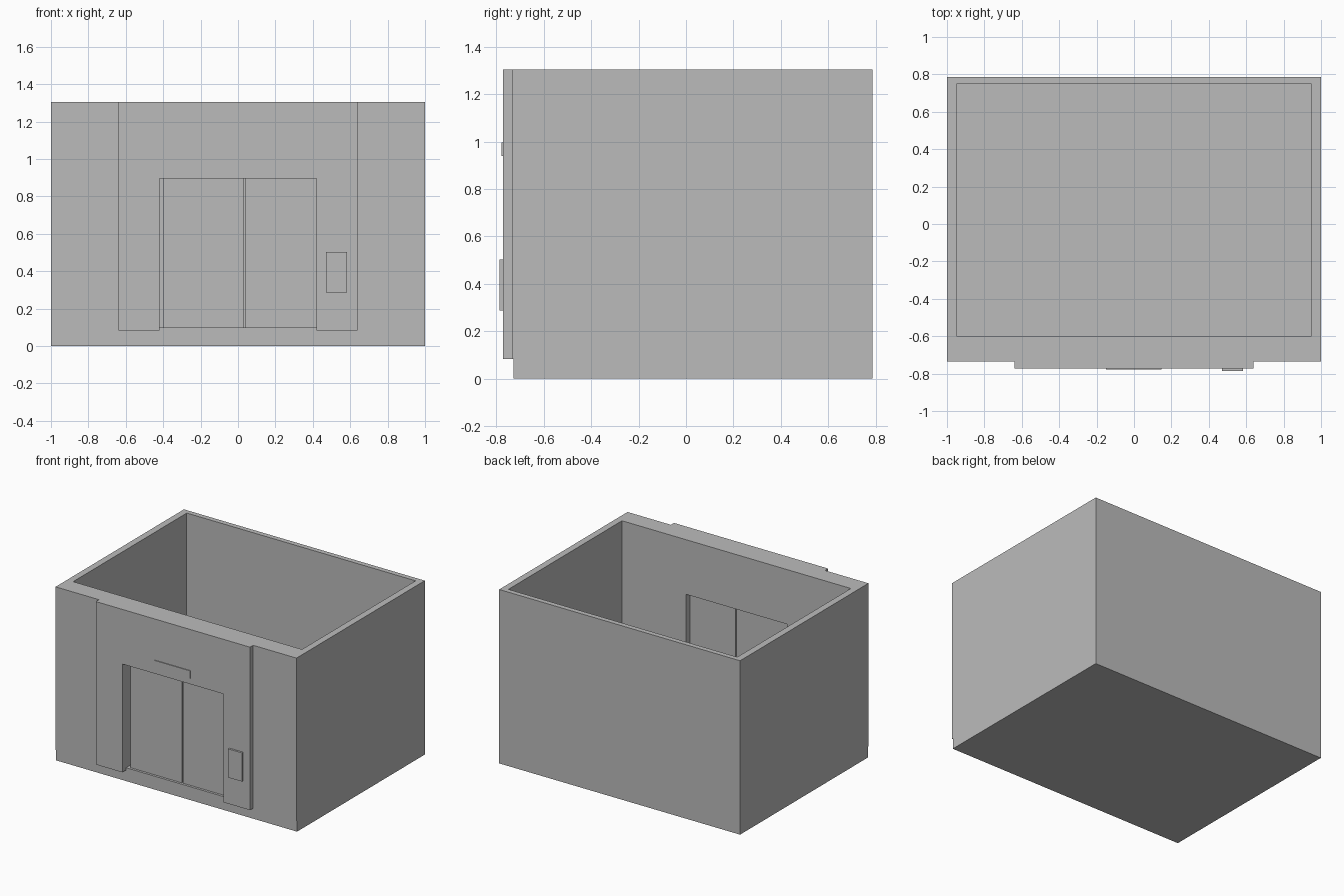
import bpy
import bmesh

default_cube = bpy.data.objects.get("Cube")
if default_cube:
    bpy.data.objects.remove(default_cube, do_unlink=True)

grey = bpy.data.materials.new("plain_grey")
grey.use_nodes = True
GREY = (0.5, 0.5, 0.5, 1)
grey.diffuse_color = GREY
grey.node_tree.nodes["Principled BSDF"].inputs["Base Color"].default_value = GREY


def prism(name, outline, z0, z1):
    """Extrude a plan outline from z0 up to z1."""
    bm = bmesh.new()
    face = bm.faces.new([bm.verts.new((x, y, z0)) for x, y in outline])
    top = bmesh.ops.extrude_face_region(bm, geom=[face])["geom"]
    verts = [v for v in top if isinstance(v, bmesh.types.BMVert)]
    bmesh.ops.translate(bm, verts=verts, vec=(0, 0, z1 - z0))
    bmesh.ops.recalc_face_normals(bm, faces=bm.faces)
    mesh = bpy.data.meshes.new(name)
    bm.to_mesh(mesh)
    bm.free()
    mesh.materials.append(grey)
    obj = bpy.data.objects.new(name, mesh)
    bpy.context.collection.objects.link(obj)
    return obj


def box(name, x0, x1, y0, y1, z0, z1):
    return prism(name, [(x0, y0), (x1, y0), (x1, y1), (x0, y1)], z0, z1)


def combine(target, tool, operation):
    """Apply a boolean and discard the tool object."""
    mod = target.modifiers.new(operation.lower(), "BOOLEAN")
    mod.operation, mod.solver, mod.object = operation, "EXACT", tool
    bpy.context.view_layer.objects.active = target
    bpy.ops.object.modifier_apply(modifier=mod.name)
    bpy.data.objects.remove(tool, do_unlink=True)


BACK, FRONT, PANEL, PLINTH = 0.787, -0.735, -0.772, -0.728
FLOOR, SKIRT, TOP = 0.1, 0.082, 1.305
DOOR_W, DOOR_TOP = 0.42, 0.895

# Walls with the projecting centre bay, standing on a set-back plinth
half = [(0.64, PANEL), (0.64, FRONT), (1, FRONT), (1, BACK)]
walls = prism("walls", half + [(-x, y) for x, y in reversed(half)], SKIRT, TOP)
combine(walls, box("plinth", -1, 1, PLINTH, BACK, 0, SKIRT), "UNION")

# Open-topped room, doorway and the gap in front of the sill
combine(walls, box("room", -0.95, 0.95, -0.598, 0.749, FLOOR, TOP + 1), "DIFFERENCE")
combine(walls, box("doorway", -DOOR_W, DOOR_W, -1, -0.5, FLOOR, DOOR_TOP), "DIFFERENCE")
combine(walls, box("sill_gap", -DOOR_W, DOOR_W, -1, PLINTH, 0.05, DOOR_TOP), "DIFFERENCE")

# Two sliding doors, slightly off centre, one running into the wall
for name, x0, x1 in (("right_door", -0.397, 0.031), ("left_door", 0.039, 0.467)):
    box(name, x0, x1, -0.71, -0.645, FLOOR, DOOR_TOP)

# Sign plate above the doors and call button panel beside them
box("sign_plate", -0.15, 0.148, -0.778, PANEL, 0.94, 0.997)
box("call_panel", 0.47, 0.583, -0.787, PANEL, 0.287, 0.502)
